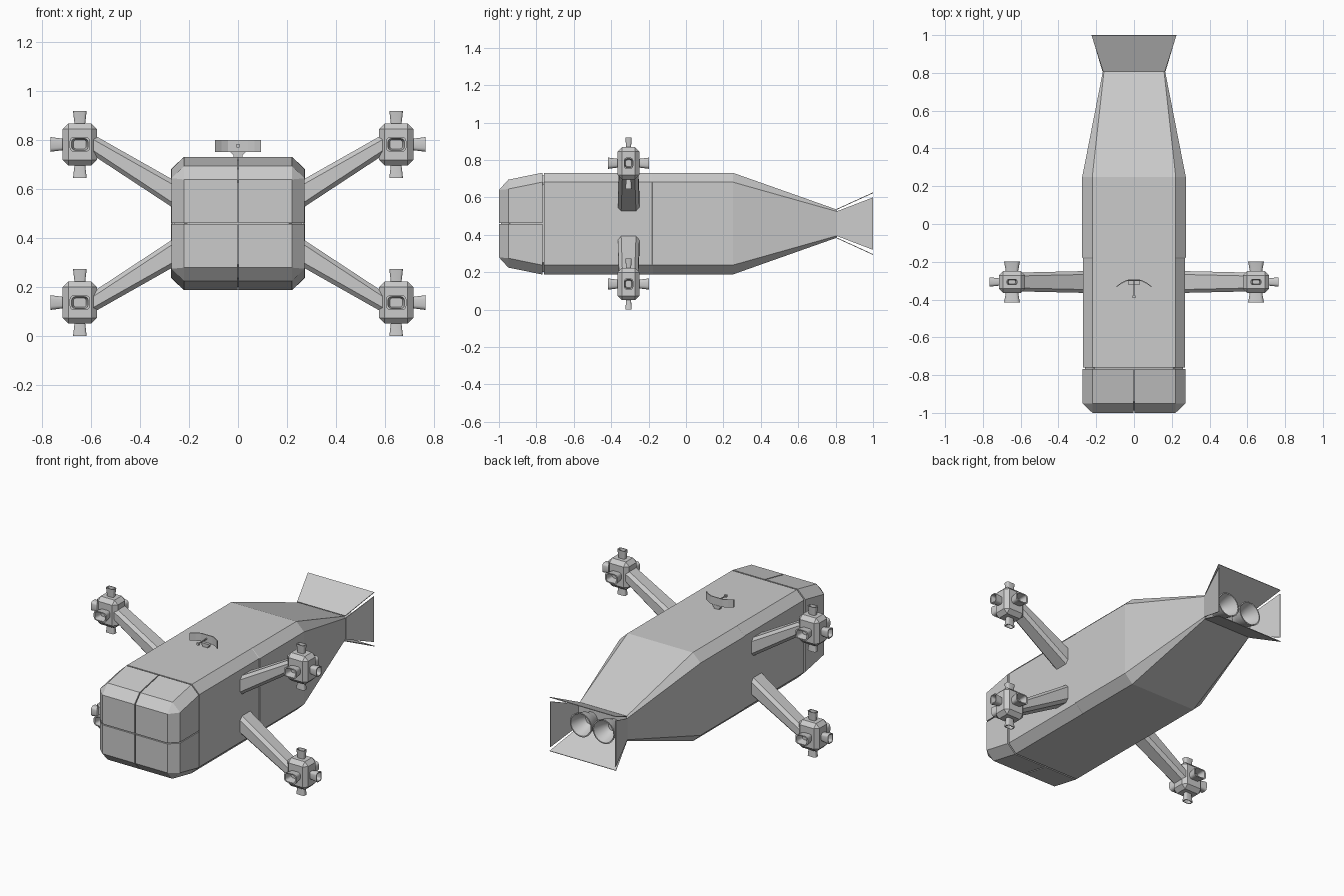
import bpy, bmesh, math
from mathutils import Matrix, Vector

if "Cube" in bpy.data.objects:
    bpy.data.objects.remove(bpy.data.objects["Cube"])

ZC = 0.46  # height of the craft's symmetry plane


def make(name, bm, mirror=None, smooth=False):
    bmesh.ops.remove_doubles(bm, verts=bm.verts, dist=1e-5)
    bmesh.ops.recalc_face_normals(bm, faces=bm.faces)
    me = bpy.data.meshes.new(name)
    bm.to_mesh(me)
    bm.free()
    ob = bpy.data.objects.new(name, me)
    ob.location.z = ZC
    bpy.context.collection.objects.link(ob)
    if mirror:
        m = ob.modifiers.new("mirror", 'MIRROR')
        m.use_axis = [a in mirror for a in "xyz"]
        m.use_mirror_merge = False
    if smooth:
        bpy.context.view_layer.objects.active = ob
        ob.select_set(True)
        bpy.ops.object.shade_smooth_by_angle(angle=math.radians(35))
        ob.select_set(False)
    return ob


def loft(bm, rings, caps=True):
    vs = [[bm.verts.new(p) for p in r] for r in rings]
    n = len(vs[0])
    for a, b in zip(vs, vs[1:]):
        for i in range(n):
            bm.faces.new((a[i], a[(i + 1) % n], b[(i + 1) % n], b[i]))
    if caps:
        bm.faces.new(vs[0])
        bm.faces.new(vs[-1])


def octagon(hx, hz, cx, cz):
    q = [(hx, hz - cz), (hx - cx, hz)]
    return (q + [(-x, z) for x, z in reversed(q)] + [(-x, -z) for x, z in q]
            + [(x, -z) for x, z in reversed(q)])


def hull_rings(sections, inset=0):
    return [[(x, y, z) for x, z in octagon(hx - inset, hz - inset, cx, cz)]
            for y, hx, hz, cx, cz in sections]


# Main hull and tapered tail
bm = bmesh.new()
loft(bm, hull_rings([(-.76, .270, .272, .05, .05), (-.182, .270, .272, .05, .05),
                     (-.178, .274, .272, .053, .05), (.25, .274, .272, .053, .05),
                     (.807, .165, .075, .006, .01)]))
make("hull", bm)

# Nose: four panels separated by narrow gaps, over an inner core
nose = [(-1, .22, .18, 0, 0), (-.95, .272, .235, .052, .05), (-.768, .272, .272, .052, .05)]
bm = bmesh.new()
loft(bm, hull_rings(nose))
bmesh.ops.remove_doubles(bm, verts=bm.verts, dist=1e-5)
for axis in ((1, 0, 0), (0, 0, 1)):
    cut = bmesh.ops.bisect_plane(bm, geom=bm.verts[:] + bm.edges[:] + bm.faces[:],
                                 plane_co=Vector(axis) * .003, plane_no=axis, clear_inner=True)
    edges = [e for e in cut["geom_cut"] if isinstance(e, bmesh.types.BMEdge)]
    bmesh.ops.holes_fill(bm, edges=edges)
make("nose_panels", bm, "xz")
bm = bmesh.new()
loft(bm, hull_rings([(-.988,) + nose[0][1:], (-.94,) + nose[1][1:], (-.755,) + nose[2][1:]], .012))
make("nose_core", bm)

# Tail fins: thin flared plates
def plate(name, pts, mirror):
    b = bmesh.new()
    b.faces.new([b.verts.new(p) for p in pts])
    ob = make(name, b, mirror)
    s = ob.modifiers.new("thickness", 'SOLIDIFY')
    s.thickness, s.offset = .004, 0


plate("tail_flap", [(-.163, .807, .077), (.163, .807, .077), (.225, 1, .165), (-.225, 1, .165)], "z")
plate("side_flap", [(.165, .807, -.066), (.165, .807, .066), (.222, 1, .14), (.222, 1, -.14)], "x")

# Main engine bells
bm = bmesh.new()
prof = [(.80, .04), (.825, .045), (.85, .058), (.91, .074), (.91, .067), (.85, .05), (.82, .03)]
loft(bm, [[(.077 + r * math.cos(i * math.tau / 24), y, r * math.sin(i * math.tau / 24))
           for i in range(24)] for y, r in prof])
make("main_engine", bm, "x", True)

# Arms: tapered beams with bevelled edges
AY = -.307
bm = bmesh.new()
rings = []
for x, z, hy, hz in ((.25, .112, .058, .058), (.60, .326, .050, .042)):
    rings.append([(x, AY + a, z + b) for a, b in octagon(hy, hz, .018, .02)])
loft(bm, rings)
make("arm", bm, "xz")

# Thruster pods
POD = Vector((.646, AY, .323))
HALF = Vector((.07, .058, .086))
bm = bmesh.new()
bmesh.ops.create_cube(bm, size=1, matrix=Matrix.Translation(POD) @ Matrix.Diagonal((*(HALF * 2), 1)))
bmesh.ops.bevel(bm, geom=bm.edges[:], offset=.023, segments=1, affect='EDGES', profile=.5)
make("thruster_pod", bm, "xz")


# Small flared nozzles with rounded rectangular mouths
def rounded(w, h, r):
    pts = []
    for k, (sx, sy) in enumerate(((1, 1), (-1, 1), (-1, -1), (1, -1))):
        for j in range(4):
            a = (k + j / 3) * math.pi / 2
            pts.append((sx * (w / 2 - r) + r * math.cos(a), sy * (h / 2 - r) + r * math.sin(a)))
    return pts


def nozzle(bm, d, u, start, end, w, h):
    d, u = Vector(d), Vector(u)
    v = d.cross(u)
    rings = []
    for t, s in ((start - .01, .76), (start, .78), (end, 1), (end, .8), (start + .006, .62)):
        rings.append([POD + d * t + u * a + v * b for a, b in rounded(w * s, h * s, .3 * min(w, h) * s)])
    loft(bm, rings)


bm = bmesh.new()
for s in (1, -1):
    nozzle(bm, (0, 0, s), (1, 0, 0), .085, .137, .056, .034)
    nozzle(bm, (0, s, 0), (1, 0, 0), .057, .109, .084, .06)
nozzle(bm, (1, 0, 0), (0, 1, 0), .069, .119, .05, .06)
make("thruster_nozzles", bm, "xz", True)

# Antenna: curved reflector, pedestal and feed rod on the roof
bm = bmesh.new()
curve = [(-.093, -.335), (-.068, -.317), (-.04, -.303), (.04, -.303), (.068, -.317), (.093, -.335)]
outline = curve + [(x, y + .006) for x, y in reversed(curve)]
loft(bm, [[(x, y, z) for x, y in outline] for z in (.293, .341)])
make("antenna_reflector", bm)

bm = bmesh.new()
loft(bm, [[(x * w, -.307 + y * .012, z) for x, y in ((-1, -1), (1, -1), (1, 1), (-1, 1))]
          for z, w in ((.268, .018), (.278, .018), (.294, .033))])
make("antenna_pedestal", bm)

bm = bmesh.new()
for sy, y, s in ((.09, -.345, .006), (.014, -.385, .014)):
    bmesh.ops.create_cube(bm, size=1, matrix=Matrix.Translation((0, y, .318)) @ Matrix.Diagonal((s, sy, s, 1)))
make("antenna_feed", bm)
